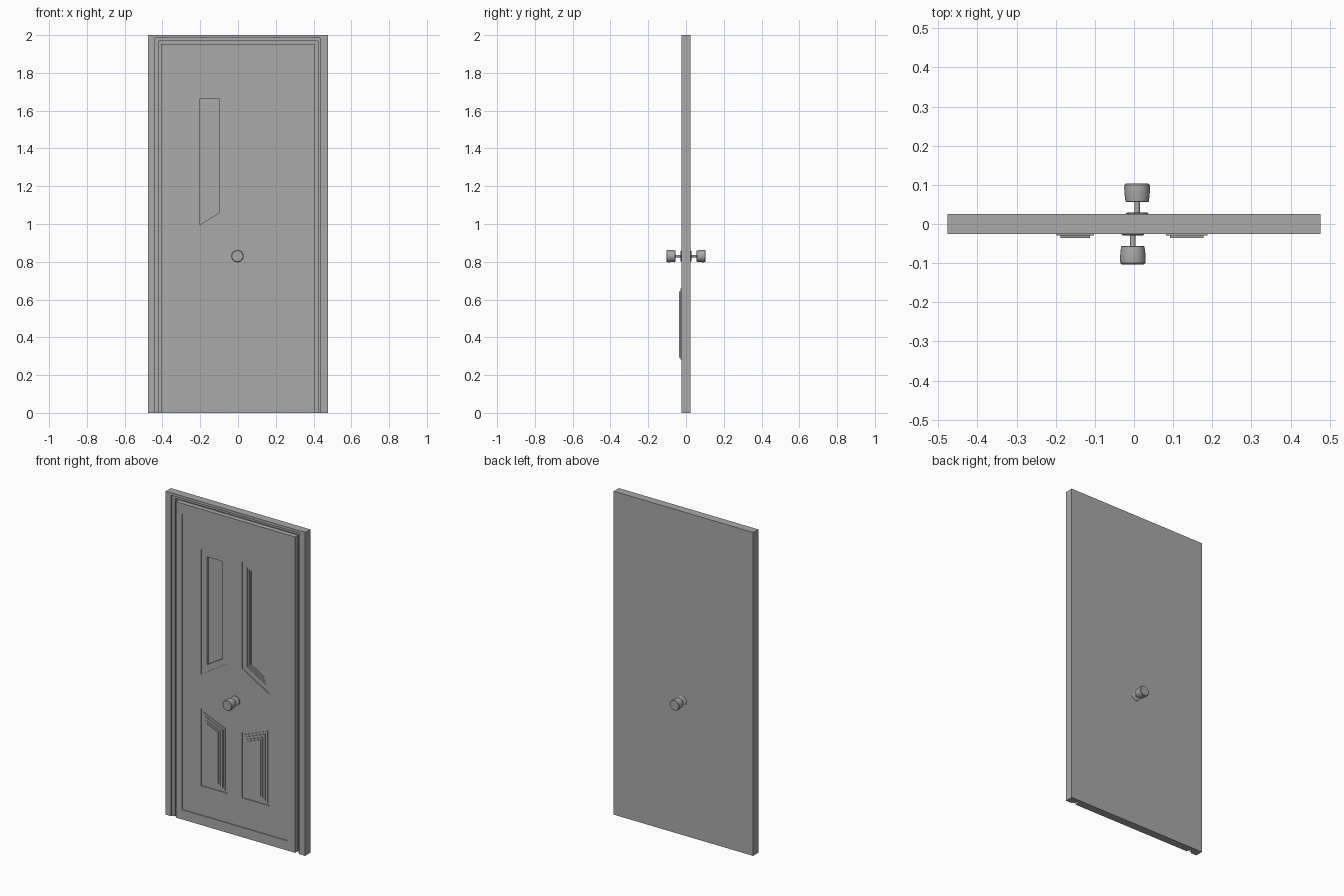
import bpy, bmesh, math
from mathutils import Vector

cube = bpy.data.objects.get("Cube")
if cube:
    bpy.data.objects.remove(cube, do_unlink=True)

grey = bpy.data.materials.new("door_grey")
grey.use_nodes = True
grey.diffuse_color = (0.4, 0.4, 0.4, 1)
grey.node_tree.nodes["Principled BSDF"].inputs["Base Color"].default_value = (0.4, 0.4, 0.4, 1)


def finish(name, bm):
    bmesh.ops.recalc_face_normals(bm, faces=bm.faces)
    mesh = bpy.data.meshes.new(name)
    bm.to_mesh(mesh)
    bm.free()
    mesh.materials.append(grey)
    obj = bpy.data.objects.new(name, mesh)
    bpy.context.collection.objects.link(obj)
    return obj


def prism(name, outline, y0, y1):
    """Extrude an x-z outline from y0 to y1."""
    bm = bmesh.new()
    face = bm.faces.new([bm.verts.new((x, y0, z)) for x, z in outline])
    ext = bmesh.ops.extrude_face_region(bm, geom=[face])
    verts = [v for v in ext["geom"] if isinstance(v, bmesh.types.BMVert)]
    bmesh.ops.translate(bm, verts=verts, vec=(0, y1 - y0, 0))
    return finish(name, bm)


def rect(x0, x1, z0, z1):
    return [(x0, z0), (x1, z0), (x1, z1), (x0, z1)]


def inset(outline, d):
    """Move each side of a counter-clockwise convex outline inward by d."""
    pts = [Vector(p) for p in outline]
    result = []
    for i, p in enumerate(pts):
        a = (p - pts[i - 1]).normalized()
        b = (pts[(i + 1) % len(pts)] - p).normalized()
        na, nb = Vector((-a.y, a.x)), Vector((-b.y, b.x))
        result.append(tuple(p + (na + nb) * d / (1 + na.dot(nb))))
    return result


def carve(obj, cuts):
    """Sink each (outline, floor y) pocket into the front of obj."""
    for outline, floor in cuts:
        cutter = prism("cutter", outline, -0.1, floor)
        cutter.hide_render = True
        mod = obj.modifiers.new("pocket", "BOOLEAN")
        mod.operation, mod.solver, mod.object = "DIFFERENCE", "EXACT", cutter
        graph = bpy.context.evaluated_depsgraph_get()
        mesh = bpy.data.meshes.new_from_object(obj.evaluated_get(graph))
        obj.modifiers.clear()
        obj.data = mesh
        bpy.data.objects.remove(cutter, do_unlink=True)


def lathe(name, profile, x, z, side):
    """Turn a (distance from door centre, radius) profile about the y direction."""
    bm = bmesh.new()
    n = 32
    rings = [[bm.verts.new((x + r * math.cos(math.tau * i / n), side * d,
                            z + r * math.sin(math.tau * i / n))) for i in range(n)]
             for d, r in profile]
    for a, b in zip(rings, rings[1:]):
        for i in range(n):
            j = (i + 1) % n
            bm.faces.new((a[i], a[j], b[j], b[i]))
    bm.faces.new(rings[0])
    bm.faces.new(rings[-1])
    obj = finish(name, bm)
    bpy.ops.object.select_all(action="DESELECT")
    obj.select_set(True)
    bpy.context.view_layer.objects.active = obj
    bpy.ops.object.shade_smooth_by_angle(angle=math.radians(35))


# Frame with a stepped opening that runs down to the floor
frame = prism("door_frame", rect(-0.477, 0.477, 0, 2), -0.025, 0.025)
carve(frame, [(rect(-0.44, 0.435, -0.1, 1.984), -0.015),
              (rect(-0.42, 0.423, -0.1, 1.968), 0.005)])

# Panel outlines: x side, top and bottom heights, slanted toward the middle
upper_right = [(-0.24, 0.93), (-0.06, 1.04), (-0.06, 1.70), (-0.24, 1.70)]
upper_left = [(0.04, 1.04), (0.23, 0.93), (0.23, 1.70), (0.04, 1.70)]
lower_right = [(-0.24, 0.24), (-0.06, 0.24), (-0.06, 0.645), (-0.24, 0.72)]
lower_left = [(0.04, 0.24), (0.23, 0.24), (0.23, 0.72), (0.04, 0.645)]

# Leaf with a shallow field, stepped upper pockets and lower grooves
leaf = prism("door_leaf", rect(-0.408, 0.408, 0, 1.953), -0.024, 0.006)
carve(leaf, [
    (rect(-0.365, 0.355, 0.06, 1.89), -0.019),
    (upper_right, -0.014),
    (inset(upper_right, 0.037), 0.002),
    (upper_left, -0.014),
    (inset(upper_left, 0.03), -0.009),
    (inset(upper_left, 0.04), -0.004),
    (inset(upper_left, 0.05), 0.002),
    (lower_right, -0.013),
    (lower_left, -0.013),
])

# Raised lower panels, built as stacked plates
for label, outline in (("right", lower_right), ("left", lower_left)):
    for i, (d, y) in enumerate(((0.015, -0.018), (0.028, -0.024),
                                (0.042, -0.030), (0.052, -0.036))):
        prism(f"lower_{label}_panel_step_{i + 1}", inset(outline, d), y, -0.01)

# Door knobs: rosette, stem and flared grip on both faces
for label, x, side in (("front", -0.003, -1), ("back", 0.008, 1)):
    lathe(f"{label}_rosette", [(0.015, 0.029), (0.027, 0.029), (0.029, 0.026)], x, 0.83, side)
    lathe(f"{label}_stem", [(0.02, 0.007), (0.06, 0.007)], x, 0.83, side)
    lathe(f"{label}_knob", [(0.056, 0.028), (0.058, 0.030), (0.075, 0.032), (0.092, 0.033),
                            (0.100, 0.032), (0.103, 0.029)], x, 0.83, side)
